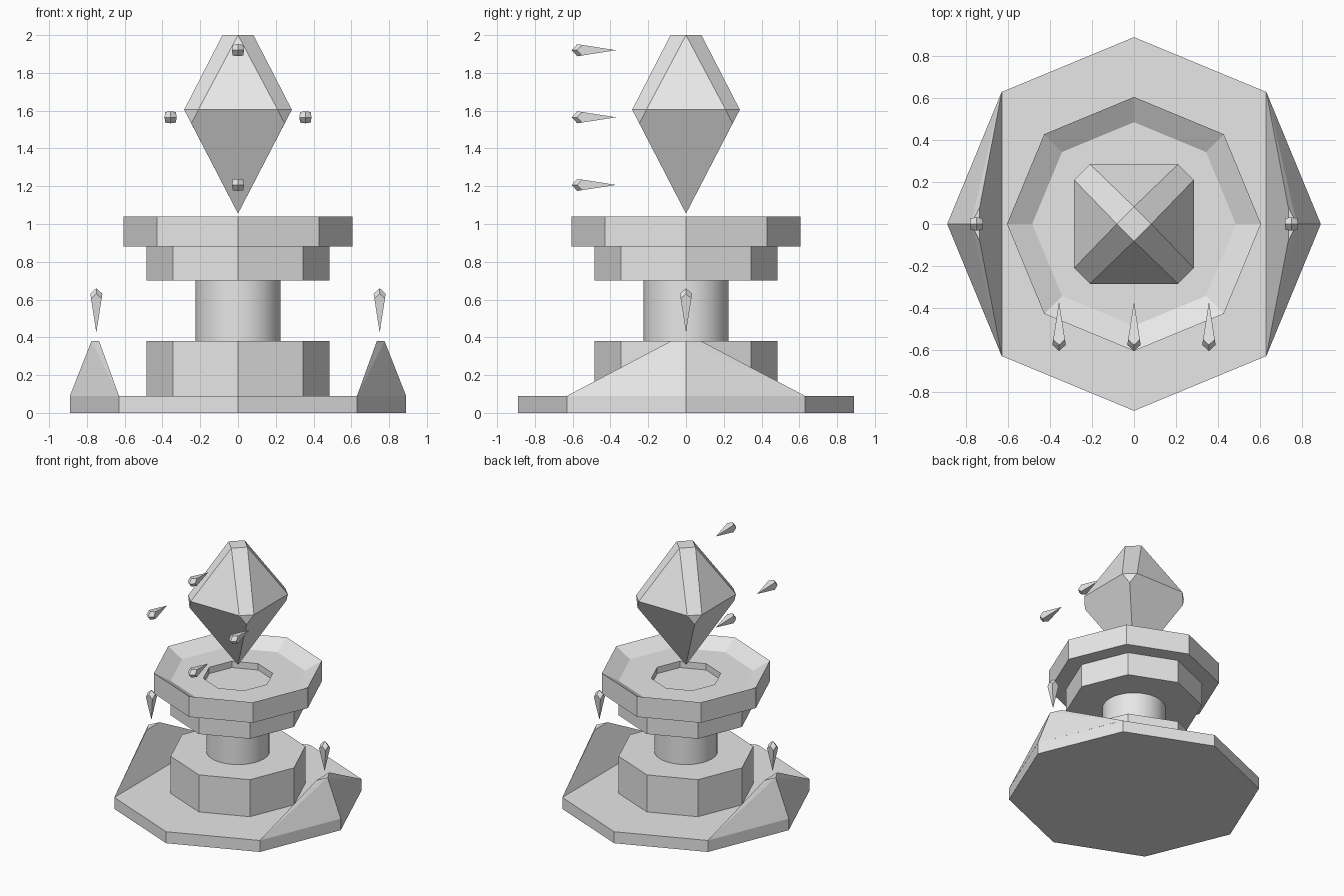
import bpy, bmesh, math
from mathutils import Matrix, Vector

if "Cube" in bpy.data.objects:
    bpy.data.objects.remove(bpy.data.objects["Cube"])

stone = bpy.data.materials.new("plain_grey")
stone.diffuse_color = (0.8, 0.8, 0.8, 1)
stone.use_nodes = True
stone.node_tree.nodes["Principled BSDF"].inputs["Base Color"].default_value = stone.diffuse_color


def finish(bm, name):
    bmesh.ops.recalc_face_normals(bm, faces=bm.faces)
    mesh = bpy.data.meshes.new(name)
    bm.to_mesh(mesh)
    bm.free()
    mesh.materials.append(stone)
    ob = bpy.data.objects.new(name, mesh)
    bpy.context.collection.objects.link(ob)
    return ob


def turned(name, profile, sides=8):
    """Spin an (r, z) profile that starts and ends on the axis."""
    bm = bmesh.new()
    rings = []
    for r, z in profile:
        count = sides if r > 0 else 1
        rings.append([bm.verts.new((r * math.cos(math.tau * i / sides),
                                    r * math.sin(math.tau * i / sides), z))
                      for i in range(count)])
    for a, b in zip(rings, rings[1:]):
        if len(a) == 1:
            bm.faces.new(b)
        elif len(b) == 1:
            bm.faces.new(a)
        else:
            for i in range(sides):
                j = (i + 1) % sides
                bm.faces.new((a[i], a[j], b[j], b[i]))
    return finish(bm, name)


def faceted(name, points, matrix=Matrix()):
    """Closed convex solid around the given points."""
    bm = bmesh.new()
    for p in points:
        bm.verts.new(matrix @ Vector(p))
    bmesh.ops.convex_hull(bm, input=bm.verts)
    bmesh.ops.dissolve_limit(bm, angle_limit=math.radians(3),
                             verts=bm.verts, edges=bm.edges)
    return finish(bm, name)


def prism(name, r, z0, z1, sides=8):
    return turned(name, [(0, z0), (r, z0), (r, z1), (0, z1)], sides)


# Pedestal
prism("base_slab", 0.89, 0, 0.09)
prism("lower_block", 0.485, 0.09, 0.38)
prism("upper_block", 0.485, 0.70, 0.88)
column = prism("column", 0.225, 0.38, 0.70, 32)
bpy.context.view_layer.objects.active = column
column.select_set(True)
bpy.ops.object.shade_smooth_by_angle()

# Dished cap with a sunken socket
turned("cap", [(0, 0.88), (0.605, 0.88), (0.605, 1.04), (0.485, 0.97),
               (0.25, 0.97), (0.25, 0.92), (0, 0.92)])

# Sloped buttresses on both sides of the slab
for s, side in ((-1, "left"), (1, "right")):
    faceted(side + "_buttress",
            [(s * 0.63, -0.63, 0.09), (s * 0.63, 0.63, 0.09), (s * 0.89, 0, 0.09),
             (s * 0.735, -0.08, 0.38), (s * 0.735, 0.08, 0.38), (s * 0.776, 0, 0.38)])

# Large floating crystal with chamfered corners
crystal = [(0, 0, 1.055)]
for sx, sy in ((1, 1), (-1, 1), (-1, -1), (1, -1)):
    crystal += [(sx * 0.21, sy * 0.285, 1.605), (sx * 0.285, sy * 0.21, 1.605),
                (sx * 0.247, sy * 0.247, 1.532)]
crystal += [(0.082, 0, 2), (-0.082, 0, 2), (0, 0.082, 2), (0, -0.082, 2)]
faceted("large_crystal", crystal)

# Small shards: pointed tip at the origin, blunt faceted head along +z
shard = [(0, 0, 0), (0, 0, 0.235)]
shard += [(x * 0.028, y * 0.028, 0.18) for x in (-1, 1) for y in (-1, 1)]
shard += [(0.032, 0, 0.206), (-0.032, 0, 0.206), (0, 0.032, 0.206), (0, -0.032, 0.206)]

for x in (-0.75, 0.75):
    faceted("upright_shard", shard, Matrix.Translation((x, 0, 0.425)))
for x, z in ((0, 1.92), (0, 1.207), (-0.357, 1.565), (0.357, 1.565)):
    faceted("front_shard", shard,
            Matrix.Translation((x, -0.37, z)) @ Matrix.Rotation(math.pi / 2, 4, 'X'))
